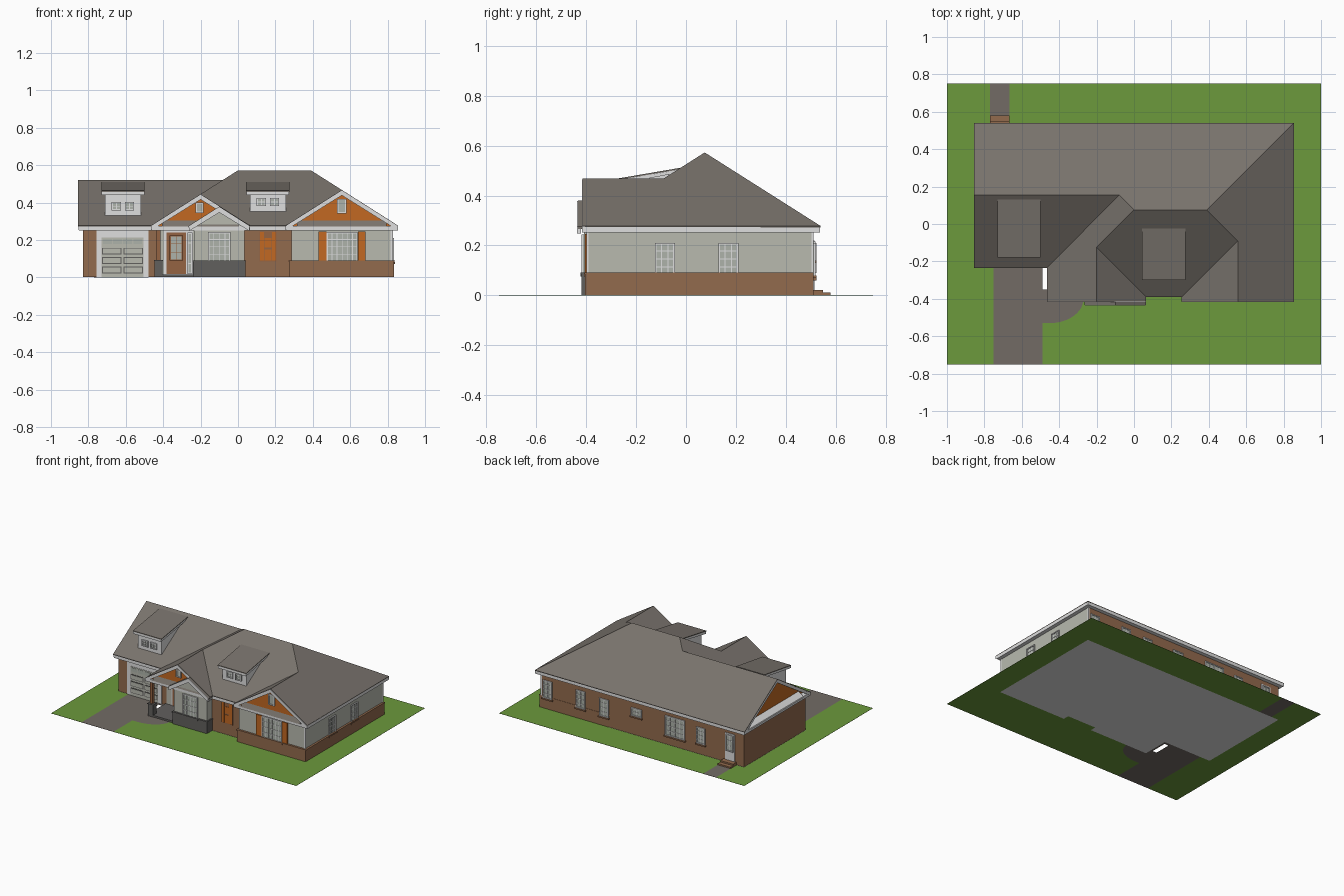
import bpy, bmesh, math

cube = bpy.data.objects.get("Cube")
if cube:
    bpy.data.objects.remove(cube, do_unlink=True)


def material(name, r, g, b):
    m = bpy.data.materials.new(name)
    m.use_nodes = True
    m.diffuse_color = (r, g, b, 1)
    bsdf = next(n for n in m.node_tree.nodes if n.type == 'BSDF_PRINCIPLED')
    bsdf.inputs["Base Color"].default_value = (r, g, b, 1)
    return m


GRASS = material("grass green", .15, .32, .045)
ROOF = material("roof shingle", .19, .17, .15)
BRICK = material("brick brown", .29, .145, .075)
STUCCO = material("pale stucco", .48, .49, .43)
TRIM = material("white trim", .74, .74, .74)
ORANGE = material("orange siding", .54, .14, .016)
STONE = material("grey stone", .12, .115, .11)
PATH = material("paving", .17, .148, .13)
GLASS = material("pale glass", .42, .45, .40)
DOOR = material("door wood", .30, .125, .055)


# A solid is a 2D outline swept along one axis
def prism(axis, pts, lo, hi, mat):
    return axis, pts, lo, hi, mat


def box(x0, x1, y0, y1, z0, z1, mat):
    return prism('z', [(x0, y0), (x1, y0), (x1, y1), (x0, y1)], z0, z1, mat)


def build(name, solids):
    bm = bmesh.new()
    mats = []
    place = {'x': lambda u, v, t: (t, u, v), 'y': lambda u, v, t: (u, t, v),
             'z': lambda u, v, t: (u, v, t)}
    for axis, pts, lo, hi, mat in solids:
        if mat not in mats:
            mats.append(mat)
        rings = [[bm.verts.new(place[axis](u, v, t)) for u, v in pts] for t in (lo, hi)]
        n = len(pts)
        faces = [bm.faces.new(r) for r in rings]
        faces += [bm.faces.new((rings[0][i], rings[0][(i + 1) % n],
                                rings[1][(i + 1) % n], rings[1][i])) for i in range(n)]
        for f in faces:
            f.material_index = mats.index(mat)
    bmesh.ops.recalc_face_normals(bm, faces=bm.faces)
    return finish(name, bm, mats)


def finish(name, bm, mats):
    me = bpy.data.meshes.new(name)
    bm.to_mesh(me)
    bm.free()
    for m in mats:
        me.materials.append(m)
    ob = bpy.data.objects.new(name, me)
    bpy.context.collection.objects.link(ob)
    return ob


# A plate standing out from a wall plane by depth d
def plate(side, at, u0, u1, z0, z1, d, mat):
    if side == 'right':
        return box(at, at + d, u0, u1, z0, z1, mat)
    lo, hi = (at - d, at) if side == 'front' else (at, at + d)
    return box(u0, u1, lo, hi, z0, z1, mat)


def window(name, side, at, u, w, z0, z1, cols=2, rows=4, sill=None, frame=TRIM):
    a, b, t = u - w / 2, u + w / 2, .007
    parts = [plate(side, at, a, b, z0, z1, .003, GLASS)]
    for p, q in ((a, a + t), (b - t, b)):
        parts.append(plate(side, at, p, q, z0, z1, .009, frame))
    for p, q in ((z0, z0 + t), (z1 - t, z1)):
        parts.append(plate(side, at, a, b, p, q, .0085, frame))
    for i in range(1, cols):
        c = a + w * i / cols
        parts.append(plate(side, at, c - .002, c + .002, z0, z1, .006, frame))
    for i in range(1, rows):
        c = z0 + (z1 - z0) * i / rows
        parts.append(plate(side, at, a, b, c - .002, c + .002, .0055, frame))
    if sill:
        parts.append(plate(side, at, a - .006, b + .006, z0 - .01, z0, .014, sill))
    return build(name, parts)


# Ground: lawn, paving and foundation
G = .001
arc = [(-.45 + .18 * math.sin(a), -.40 - .13 * math.cos(a))
       for a in [math.pi / 2 * i / 10 for i in range(11)]]
lawn = [(-1, -.83, -.75, .75), (.83, 1, -.75, .75), (-.83, -.77, .51, .75),
        (-.665, .83, .51, .75), (-.83, -.75, -.75, -.205),
        (-.49, .83, -.75, -.53), (-.27, .83, -.53, -.40), (.04, .275, -.40, -.355)]
build("lawn", [box(*r, 0, G, GRASS) for r in lawn]
      + [prism('z', arc + [(-.27, -.53)], 0, G, GRASS)])
build("driveway", [box(-.75, -.49, -.75, -.205, 0, G, PATH),
                   box(-.49, -.44, -.40, -.35, 0, G, PATH),
                   box(-.455, -.44, -.35, -.205, 0, G, PATH),
                   box(-.49, -.455, -.225, -.205, 0, G, PATH),
                   prism('z', [(-.49, -.53)] + arc + [(-.49, -.40)], 0, G, PATH)])
build("back_path", [box(-.77, -.665, .51, .75, 0, G, PATH)])
build("back_steps", [box(-.77, -.665, .505, .58, G, .011, BRICK),
                     box(-.77, -.665, .505, .55, .011, .022, BRICK)])
build("foundation", [box(-.83, .83, -.205, .51, 0, G, TRIM),
                     box(-.44, .04, -.40, -.205, 0, G, TRIM),
                     box(.04, .275, -.355, -.205, 0, G, TRIM),
                     box(.275, .83, -.40, -.205, 0, G, TRIM)])

# Walls
B, T = .002, .262
build("brick_walls", [box(-.83, .82, -.205, .51, B, T, BRICK),
                      box(.02, .3, -.355, -.2, B, T, BRICK)])
build("right_wing", [box(.285, .825, -.395, .507, B, T, STUCCO),
                     box(.275, .835, -.405, .512, B, .085, BRICK),
                     box(.271, .84, -.41, .512, .085, .092, BRICK)])
build("bay", [prism('y', [(-.235, B), (.035, B), (.035, .27), (-.1, .355), (-.235, .27)],
                    -.41, -.2, STUCCO),
              box(-.24, .04, -.42, -.2, B, .085, STONE),
              box(-.244, .044, -.424, -.2, .085, .092, STONE)])
build("corner_boards", [box(.816, .828, -.398, -.39, .09, T, TRIM),
                        box(.816, .828, .503, .512, .09, T, TRIM)])

# Porch
build("porch", [box(-.445, -.235, -.41, -.2, B, .015, STONE),
                plate('front', -.205, -.435, -.235, .015, T, .004, STUCCO),
                box(-.447, -.405, -.412, -.37, B, .088, STONE),
                box(-.45, -.402, -.415, -.367, .088, .094, STONE),
                box(-.437, -.415, -.402, -.38, .094, T, DOOR)])
build("front_door", [plate('front', -.209, -.395, -.24, .015, .25, .003, TRIM),
                     plate('front', -.212, -.383, -.278, .018, .24, .004, DOOR)])
window("door_lights", 'front', -.216, -.33, .07, .09, .225, 2, 3, None, DOOR)
window("side_light", 'front', -.212, -.257, .028, .02, .24, 1, 4)

# Garage door: panels outlined in stone grey
garage = [plate('front', -.205, -.757, -.478, G, .25, .004, TRIM),
          plate('front', -.209, -.73, -.505, G, .215, .002, STUCCO)]
for col in (-.675, -.56):
    for row in range(3):
        z = .022 + row * .05
        garage += [plate('front', -.211, col - .052, col + .052, z, z + .037, .002, STONE),
                   plate('front', -.213, col - .046, col + .046, z + .005, z + .032, .002, STUCCO)]
for i in range(4):
    garage.append(plate('front', -.211, -.722 + i * .054, -.675 + i * .054, .18, .207, .002, GLASS))
build("garage_door", garage)

# Roof: plan position and run from the eave set each corner
PITCH, EAVE = .634, .278
corner = dict(A=(-.855, .54, 0), B=(.855, .54, 0), C=(.39, .075, .465), D=(0, .075, .465),
              E=(-.08, .155, .385), F=(-.855, .155, .385), G=(-.855, -.235, 0),
              H=(-.465, -.235, 0), I=(-.465, -.415, 0), J=(-.2, -.415, .265),
              K=(-.2, -.125, .265), L=(.065, -.39, 0), M=(.065, -.415, 0),
              N=(.255, -.39, 0), O=(.255, -.415, 0), P=(.555, -.415, .3),
              Q=(.555, -.09, .3), R=(.855, -.415, 0))
bm = bmesh.new()
vert = {k: bm.verts.new((x, y, EAVE + PITCH * run)) for k, (x, y, run) in corner.items()}
for loop in ("ABCDEF", "BRPQC", "DCQNLK", "EDKJIH", "FEHG", "JKLM", "QPON"):
    f = bm.faces.new([vert[k] for k in loop])
    f.normal_update()
    if f.normal.z < 0:
        f.normal_flip()
roof = finish("main_roof", bm, [ROOF])
mod = roof.modifiers.new("thickness", 'SOLIDIFY')
mod.thickness = .006
mod.offset = -1

# Soffit and fascia under the eaves
build("eaves", [box(-.85, .853, -.232, .538, .252, .274, TRIM),
                box(-.461, .061, -.411, -.22, .252, .274, TRIM),
                box(.05, .27, -.388, -.22, .252, .274, TRIM),
                box(.259, .853, -.411, -.22, .252, .274, TRIM)])


# Gables: chevron rake board, siding and a small skirt roof
def chevron(c, half, drop):
    top = EAVE + PITCH * half - .003
    return [(c - half, EAVE - .003), (c, top), (c + half, EAVE - .003),
            (c + half, EAVE - drop), (c, top - drop), (c - half, EAVE - drop)]


def triangle(c, half):
    return [(c - half, .262), (c + half, .262), (c, .262 + PITCH * half)]


for name, c, half in (("porch_gable", -.2, .265), ("right_gable", .555, .3)):
    build(name, [prism('y', chevron(c, half, .026), -.418, -.404, TRIM),
                 prism('y', triangle(c, half - .008), -.397, -.38, ORANGE),
                 prism('x', [(-.416, .272), (-.39, .272), (-.39, .308), (-.397, .305)],
                       c - half + .06, c + half - .06, ROOF)])
window("right_gable_vent", 'front', -.397, .555, .05, .342, .42, 1, 1)
window("porch_gable_vent", 'front', -.397, -.205, .042, .345, .4, 1, 1)

# Garage end gable, set back above a white sloping ledge
build("garage_gable", [prism('x', chevron(.155, .383, .024), -.854, -.842, TRIM),
                       prism('x', triangle(.155, .374), -.81, -.79, ORANGE),
                       prism('y', [(-.853, .27), (-.80, .27), (-.80, .305), (-.81, .302)],
                             -.155, .465, TRIM)])

# Small gable over the bay
build("bay_roof", [prism('y', chevron(-.1, .165, .013), -.433, -.385, ROOF),
                   prism('y', chevron(-.1, .162, .03), -.437, -.422, TRIM)])


# Shed dormers; y0 is the wall front, base the roof height there
def dormer(name, c, y0, base, back):
    high, low = .511, .464
    slope = (high - low) / (back - y0 + .03)
    under = low + slope * .03 - .006
    build(name, [prism('x', [(y0, base - .01), (y0, under), (back - .02, high - .012)],
                       c - .097, c + .097, TRIM),
                 prism('x', [(y0 - .03, low - .006), (y0 - .03, low), (back, high), (back, high - .006)],
                       c - .116, c + .116, ROOF),
                 prism('x', [(y0 - .03, low - .022), (y0 - .03, low - .006),
                             (back - .01, high - .008), (back - .03, high - .024),
                             (y0, low - .018)],
                       c - .114, c + .114, TRIM)])
    for s in (-1, 1):
        window(name + "_window", 'front', y0, c + s * .035, .05, base + .03, base + .075, 2, 2)


dormer("garage_dormer", -.615, -.15, .329, .13)
dormer("centre_dormer", .16, -.27, .351, -.025)

# Front windows and shutters
window("bay_window", 'front', -.41, -.1, .12, .085, .243, 4, 4, STONE)
window("right_window", 'front', -.395, .557, .165, .085, .243, 6, 4, BRICK)
for c in (.452, .662):
    build("shutter", [plate('front', -.395, c - .021, c + .021, .092, .245, .009, ORANGE)])
build("centre_shutters", [plate('front', -.355, .115, .207, .085, .245, .004, DOOR),
                          plate('front', -.359, .118, .14, .09, .242, .004, ORANGE),
                          plate('front', -.359, .182, .204, .09, .242, .004, ORANGE),
                          plate('front', -.359, .143, .179, .09, .15, .003, ORANGE),
                          plate('front', -.359, .143, .179, .16, .21, .003, ORANGE)])

# Side and back windows
for y in (-.085, .17):
    window("side_window", 'right', .825, y, .08, .082, .21, 3, 4, BRICK)
for x, w, z0, z1 in ((.77, .075, .08, .21), (.5, .075, .08, .21), (.31, .075, .07, .2),
                     (.045, .085, .14, .2), (-.27, .16, .07, .215), (-.48, .07, .08, .2)):
    window("back_window", 'back', .51, x, w, z0, z1, 4 if w > .1 else 2,
           2 if z0 > .1 else 4, BRICK)
build("back_door", [plate('back', .51, -.757, -.677, .022, .22, .005, TRIM)])
window("back_door_glass", 'back', .515, -.717, .06, .09, .21, 2, 3)
